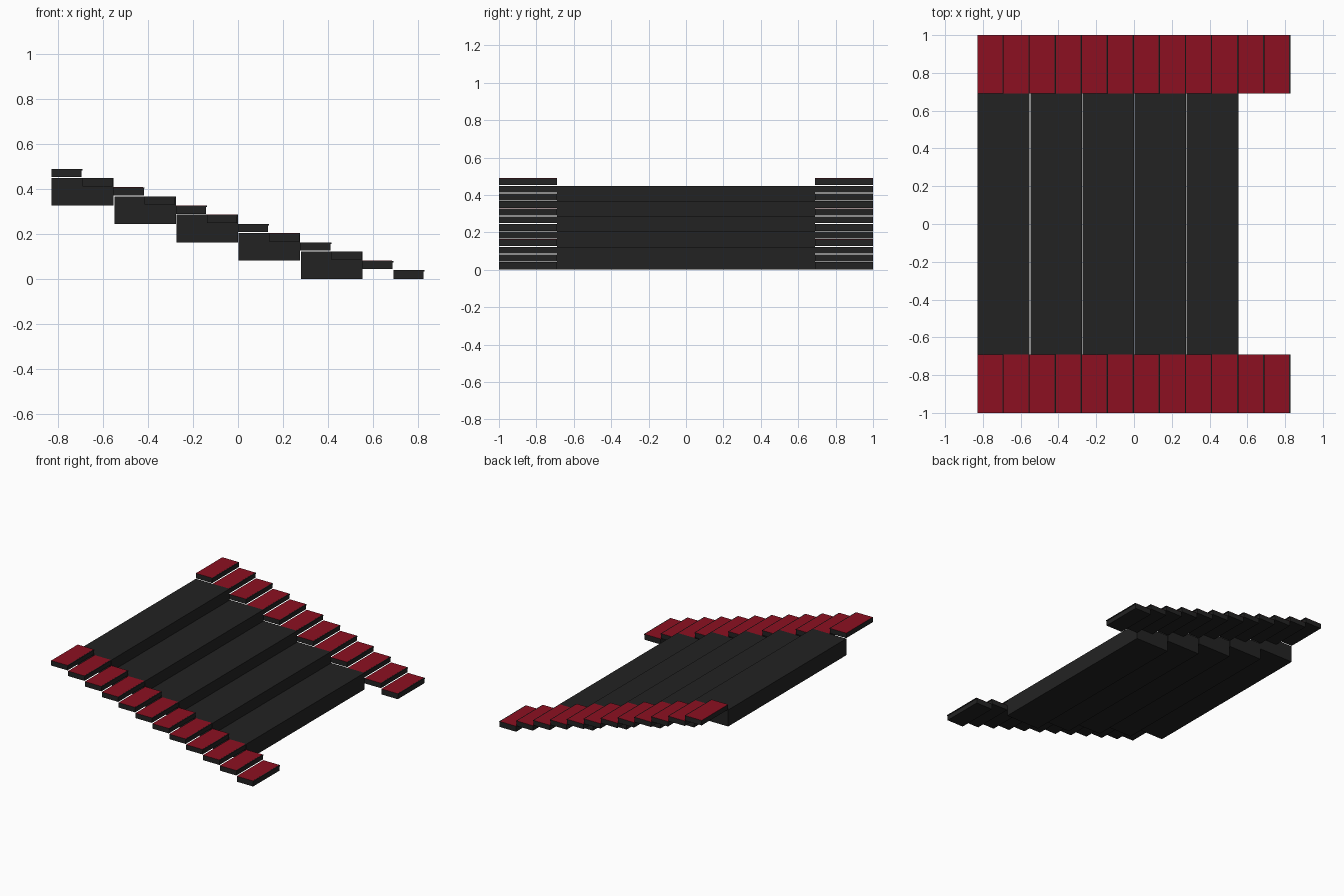
import bpy, bmesh
from mathutils import Vector

if "Cube" in bpy.data.objects:
    bpy.data.objects.remove(bpy.data.objects["Cube"])

def material(name, color):
    m = bpy.data.materials.new(name)
    m.diffuse_color = (*color, 1)
    m.use_nodes = True
    m.node_tree.nodes["Principled BSDF"].inputs["Base Color"].default_value = m.diffuse_color
    return m

BLACK = material("charcoal black", (0.0165, 0.0165, 0.0165))
RED = material("carpet red", (0.265, 0.005, 0.0155))

def box(name, lo, hi, mat):
    bm = bmesh.new()
    bmesh.ops.create_cube(bm, size=1)
    lo, hi = Vector(lo), Vector(hi)
    for v in bm.verts:
        v.co = Vector((lo[i] + (v.co[i] + 0.5) * (hi[i] - lo[i]) for i in range(3)))
    me = bpy.data.meshes.new(name)
    bm.to_mesh(me)
    bm.free()
    me.materials.append(mat)
    ob = bpy.data.objects.new(name, me)
    bpy.context.collection.objects.link(ob)
    return ob

STEPS, RUN, RISE = 12, 0.138, 0.0408
X_END, INNER, OUTER = 0.828, 0.69, 1.0
BOTTOM = 0.004          # small gap under each raised step

# side stair steps: black body, overhanging nosing, red carpet on top
for side, (y0, y1) in (("left", (-OUTER, -INNER)), ("right", (INNER, OUTER))):
    for i in range(STEPS):
        x1 = X_END - i * RUN
        x0 = x1 - RUN
        z0 = i * RISE + (BOTTOM if i else 0)
        z1 = (i + 1) * RISE
        box(f"step_{side}", (x0, y0, z0), (x1 - 0.004, y1, z1 - 0.001), BLACK)
        box(f"nosing_{side}", (x1 - 0.007, y0, z1 - 0.007), (x1, y1, z1 - 0.0005), BLACK)
        box(f"carpet_{side}", (x0, y0, z1 - 0.001), (x1 - 0.007, y1, z1), RED)

# wide seating tiers between the stairs, two steps each
for k in range(5):
    x1 = X_END - 2 * RUN * (k + 1)
    z0 = 2 * RISE * k
    box("seating_tier", (x1 - 2 * RUN + 0.003 * (k < 4), -INNER, z0),
        (x1, INNER, z0 + 3 * RISE), BLACK)
